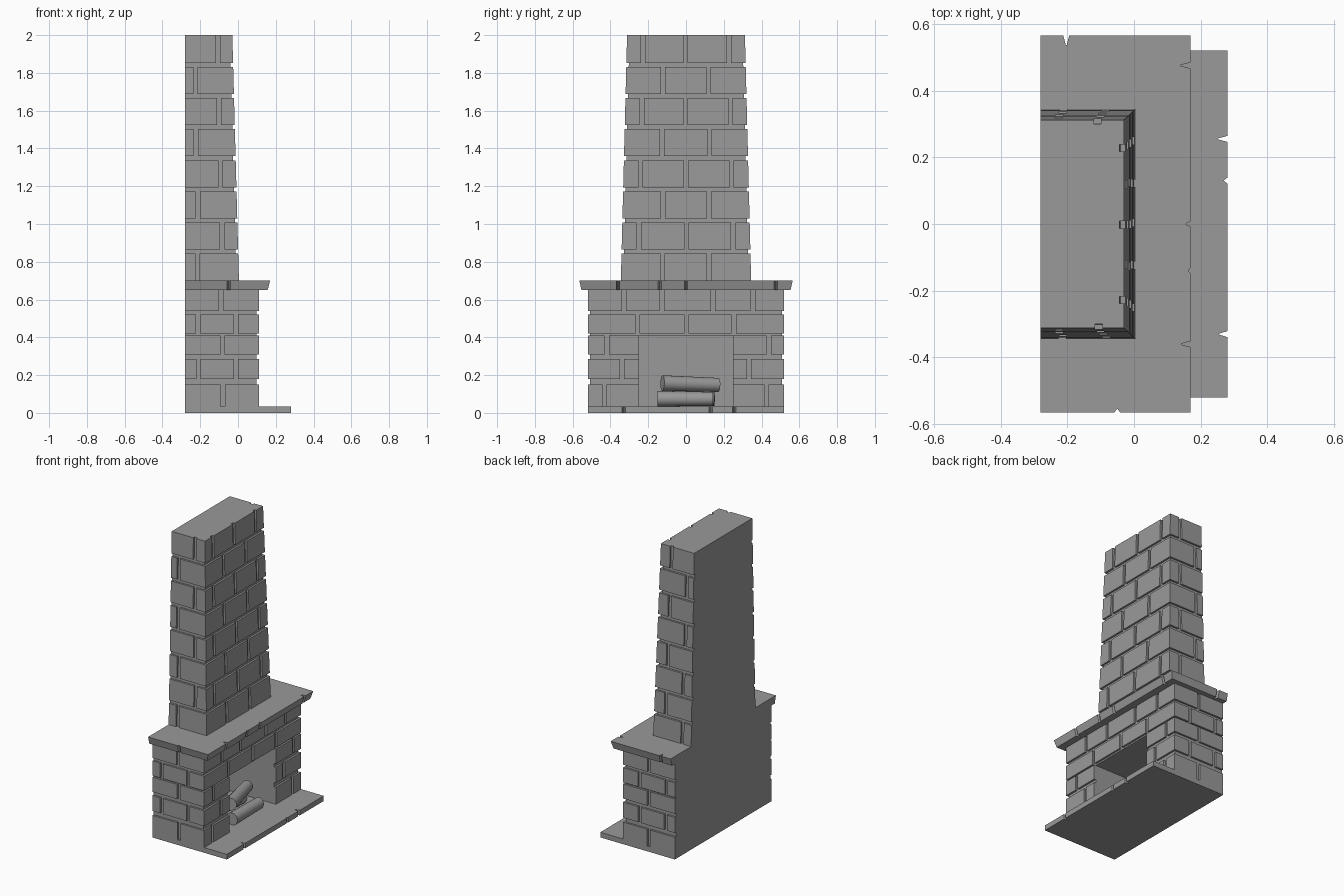
import bpy, bmesh, random
from mathutils import Vector

random.seed(4)
cube = bpy.data.objects.get("Cube")
if cube:
    bpy.data.objects.remove(cube, do_unlink=True)

stone = bpy.data.materials.new("grey_stone")
stone.use_nodes = True
GREY = (0.32, 0.32, 0.32, 1)
stone.diffuse_color = GREY
stone.node_tree.nodes["Principled BSDF"].inputs["Base Color"].default_value = GREY

BACK = -0.28      # flat rear plane
MORTAR = 0.013    # how far the bricks stand out
JOINT = 0.022     # width of an upright joint


def add_object(name, bm):
    bmesh.ops.recalc_face_normals(bm, faces=bm.faces)
    mesh = bpy.data.meshes.new(name)
    bm.to_mesh(mesh)
    bm.free()
    mesh.materials.append(stone)
    obj = bpy.data.objects.new(name, mesh)
    bpy.context.collection.objects.link(obj)
    return obj


def edge(notches, place):
    """Points along one side, dipping in at each (position, width, depth, tip)."""
    points = []
    for pos, width, depth, tip in sorted(notches):
        for offset, inset in ((-width, 0), (-tip, depth), (tip, depth), (width, 0)):
            points.append(place(pos + offset / 2, inset))
    return points


def outline(half, front, front_cuts, right_cuts, left_cuts):
    right = edge(right_cuts, lambda p, d: (p, -half + d))
    face = edge(front_cuts, lambda p, d: (front - d, p))
    left = edge(left_cuts, lambda p, d: (p, half - d))
    return ([(BACK, -half)] + right + [(front, -half)] + face
            + [(front, half)] + left[::-1] + [(BACK, half)])


def slab(name, z0, z1, low, high, front_cuts=(), right_cuts=(), left_cuts=()):
    """Layer with a notched outline; low and high are (half width, front x)."""
    bm = bmesh.new()
    rings = []
    for z, (half, front) in ((z0, low), (z1, high)):
        pts = outline(half, front, front_cuts, right_cuts, left_cuts)
        rings.append([bm.verts.new((x, y, z)) for x, y in pts])
    a, b = rings
    bm.faces.new(a[::-1])
    bm.faces.new(b)
    for i in range(len(a)):
        j = (i + 1) % len(a)
        bm.faces.new((a[i], a[j], b[j], b[i]))
    return add_object(name, bm)


def joints(positions):
    return [(p + random.uniform(-0.004, 0.004), JOINT, MORTAR, JOINT) for p in positions]


def cracks(*pairs):
    return [(pos, 0.018, depth, 0.003) for pos, depth in pairs]


def brickwork(name, rows, size, opening=None, opening_top=0):
    """Brick rows with recessed mortar beds between them."""
    previous = None
    for i, (z0, z1, front, side) in enumerate(rows):
        if previous is not None:
            hole = []
            if opening and z0 <= opening_top:
                y, width, depth, tip = opening
                hole = [(y, width, depth - MORTAR, tip)]
            low, high = [tuple(v - MORTAR for v in size(z)) for z in (previous, z0)]
            slab(f"{name}_mortar_{i}", previous, z0, low, high, hole)
        cuts = joints(front)
        if opening and z1 <= opening_top:
            cuts.append(opening)
        slab(f"{name}_bricks_{i + 1}", z0, z1, size(z0), size(z1),
             cuts, joints(side), joints(side))
        previous = z1


# Hearth plate with chipped front edge
slab("hearth", 0, 0.035, (0.52, 0.28), (0.52, 0.28),
     cracks((-0.33, 0.025), (0.13, 0.01), (0.255, 0.028)))

# Firebox body, with the opening running through the lower rows
body_rows = [
    (0.035, 0.15, (-0.43, 0.43), (-0.08,)),
    (0.18, 0.285, (-0.335, 0.335), (-0.213, -0.013)),
    (0.31, 0.41, (-0.42, 0.44), (-0.08,)),
    (0.42, 0.52, (-0.255, 0, 0.25), (-0.213, -0.013)),
    (0.54, 0.65, (-0.33, -0.13, 0.14, 0.35), (-0.085,)),
]
brickwork("firebox", body_rows, lambda z: (0.52, 0.11),
          opening=(0, 0.5, 0.36, 0.5), opening_top=0.415)

# Mantel shelf, flaring upward, with cracks
slab("mantel_shelf", 0.65, 0.70, (0.553, 0.157), (0.565, 0.17),
     cracks((-0.36, 0.028), (-0.14, 0.007), (0, 0.014), (0.475, 0.03)),
     cracks((-0.05, 0.01)), cracks((-0.203, 0.028)))


# Tapering chimney
def chimney_size(z):
    t = (z - 0.70) / 1.30
    return 0.345 - 0.033 * t, 0.005 - 0.035 * t


chimney_rows = []
PITCH = 0.1647
for i in range(8):
    z0 = 0.70 + i * PITCH
    z1 = 2.0 if i == 7 else z0 + 0.143
    spread = 0.25 - 0.003 * i
    front = (-spread, 0, spread) if i % 2 else (-0.125, 0.122)
    side = (-0.08 - 0.004 * i,) if i % 2 else (-0.212 - 0.002 * i,)
    chimney_rows.append((z0, z1, front, side))
brickwork("chimney", chimney_rows, chimney_size)


# Logs in the fire
def log(name, start, end, radius):
    start, end = Vector(start), Vector(end)
    axis = end - start
    bm = bmesh.new()
    bmesh.ops.create_cone(bm, cap_ends=True, segments=20, radius1=radius,
                          radius2=radius * 0.9, depth=axis.length)
    obj = add_object(name, bm)
    obj.location = (start + end) / 2
    obj.rotation_euler = axis.to_track_quat('Z', 'Y').to_euler()
    bpy.ops.object.select_all(action='DESELECT')
    obj.select_set(True)
    bpy.context.view_layer.objects.active = obj
    bpy.ops.object.shade_smooth_by_angle()


log("front_log", (0.06, -0.15, 0.075), (0.06, 0.14, 0.074), 0.041)
log("back_log", (-0.09, -0.14, 0.075), (-0.07, 0.15, 0.074), 0.041)
log("top_log", (0.03, -0.125, 0.158), (-0.05, 0.172, 0.148), 0.041)
